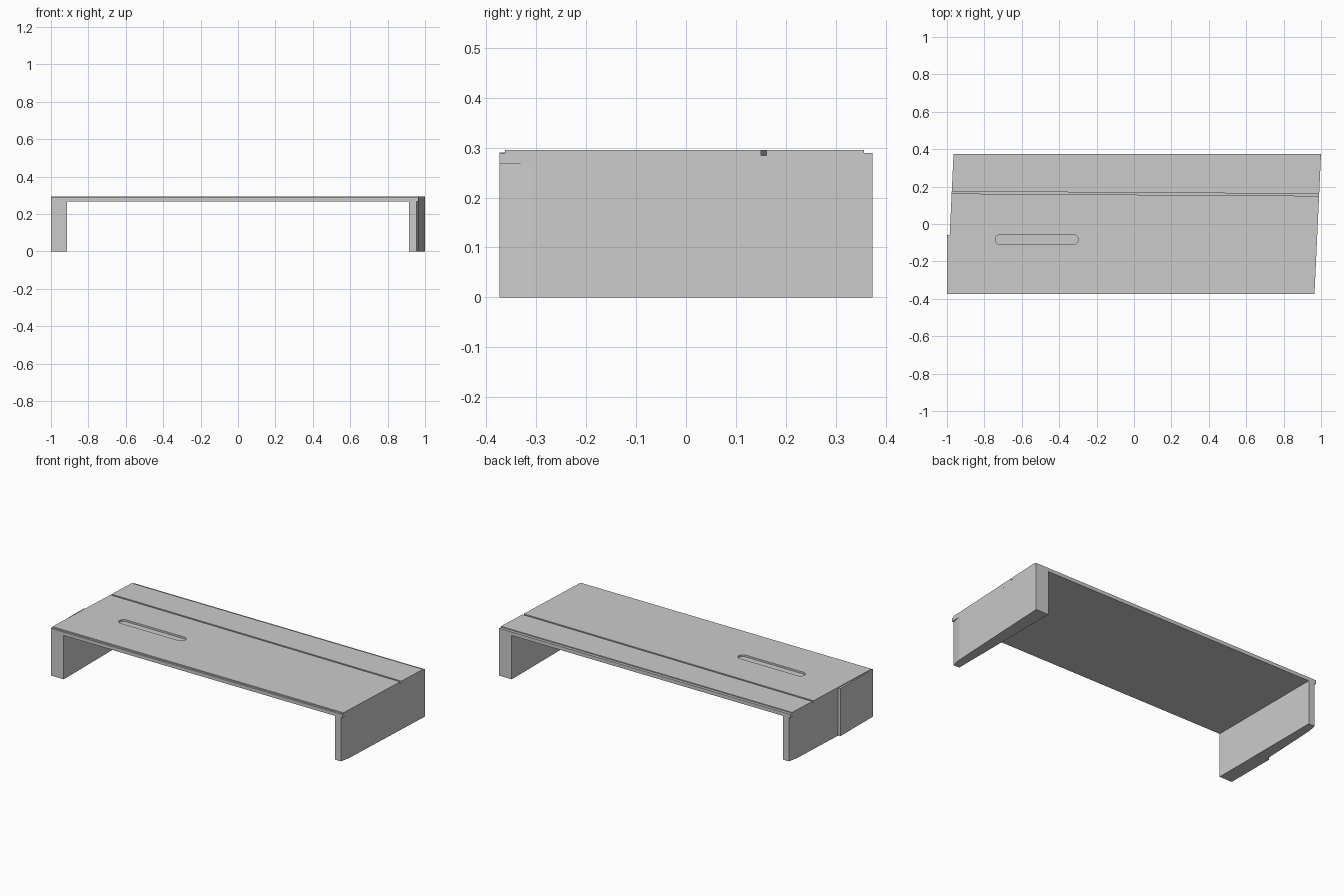
import bpy, bmesh, math

if "Cube" in bpy.data.objects:
    bpy.data.objects.remove(bpy.data.objects["Cube"])

D = 0.373      # half depth
UNDER = 0.267  # underside of the top board
TOP = 0.295


def prism(name, outline, z0, z1):
    """Extrude a plan outline (x, y points) from z0 to z1."""
    bm = bmesh.new()
    face = bm.faces.new([bm.verts.new((x, y, z0)) for x, y in outline])
    ext = bmesh.ops.extrude_face_region(bm, geom=[face])
    verts = [g for g in ext["geom"] if isinstance(g, bmesh.types.BMVert)]
    bmesh.ops.translate(bm, verts=verts, vec=(0, 0, z1 - z0))
    bmesh.ops.recalc_face_normals(bm, faces=bm.faces)
    mesh = bpy.data.meshes.new(name)
    bm.to_mesh(mesh)
    bm.free()
    obj = bpy.data.objects.new(name, mesh)
    bpy.context.collection.objects.link(obj)
    return obj


def cut(target, outline, depth):
    """Sink an outline into the upper surface of the target."""
    cutter = prism("cutter", outline, TOP - depth, TOP + 0.05)
    cutter.hide_render = True
    bpy.context.view_layer.objects.active = target
    mod = target.modifiers.new("cut", 'BOOLEAN')
    mod.object = cutter
    mod.operation = 'DIFFERENCE'
    mod.solver = 'EXACT'
    bpy.ops.object.modifier_apply(modifier=mod.name)
    bpy.data.objects.remove(cutter)


def band(ya, yb, width):
    """Long strip across the board, from ya at the left to yb at the right."""
    h = width / 2
    return [(-1.1, ya - h), (1.1, yb - h), (1.1, yb + h), (-1.1, ya + h)]


# Slightly skewed top board
board = prism("top_board", [(-1, -D), (0.965, -D), (1, D), (-0.965, D)], UNDER, TOP)

# Stepped front and back edges
cut(board, band(-0.412, -0.412, 0.1), 0.007)
cut(board, band(0.406, 0.406, 0.1), 0.006)

# Long groove near the back
cut(board, band(0.169, 0.155, 0.011), 0.011)

# Rounded shallow tray slot
cx, cy, r, half = -0.52, -0.083, 0.027, 0.195
slot = []
for side in (1, -1):
    for i in range(9):
        a = -math.pi / 2 + math.pi * i / 8
        slot.append((cx + side * (half + r * math.cos(a)), cy + side * r * math.sin(a)))
cut(board, slot, 0.011)

# Tapered legs, the left one being the right one turned half round
leg = [(0.915, -D), (0.955, -D), (0.9625, -0.34), (0.968, -0.308), (1, D), (0.915, D)]
prism("right_leg", leg, 0, UNDER)
prism("left_leg", [(-x, -y) for x, y in leg], 0, UNDER)

# Straight front facing panel that leaves a step on the left side
prism("left_side_panel", [(-1, -D), (-0.985, -0.06), (-1, -0.06)], 0, 0.29)
